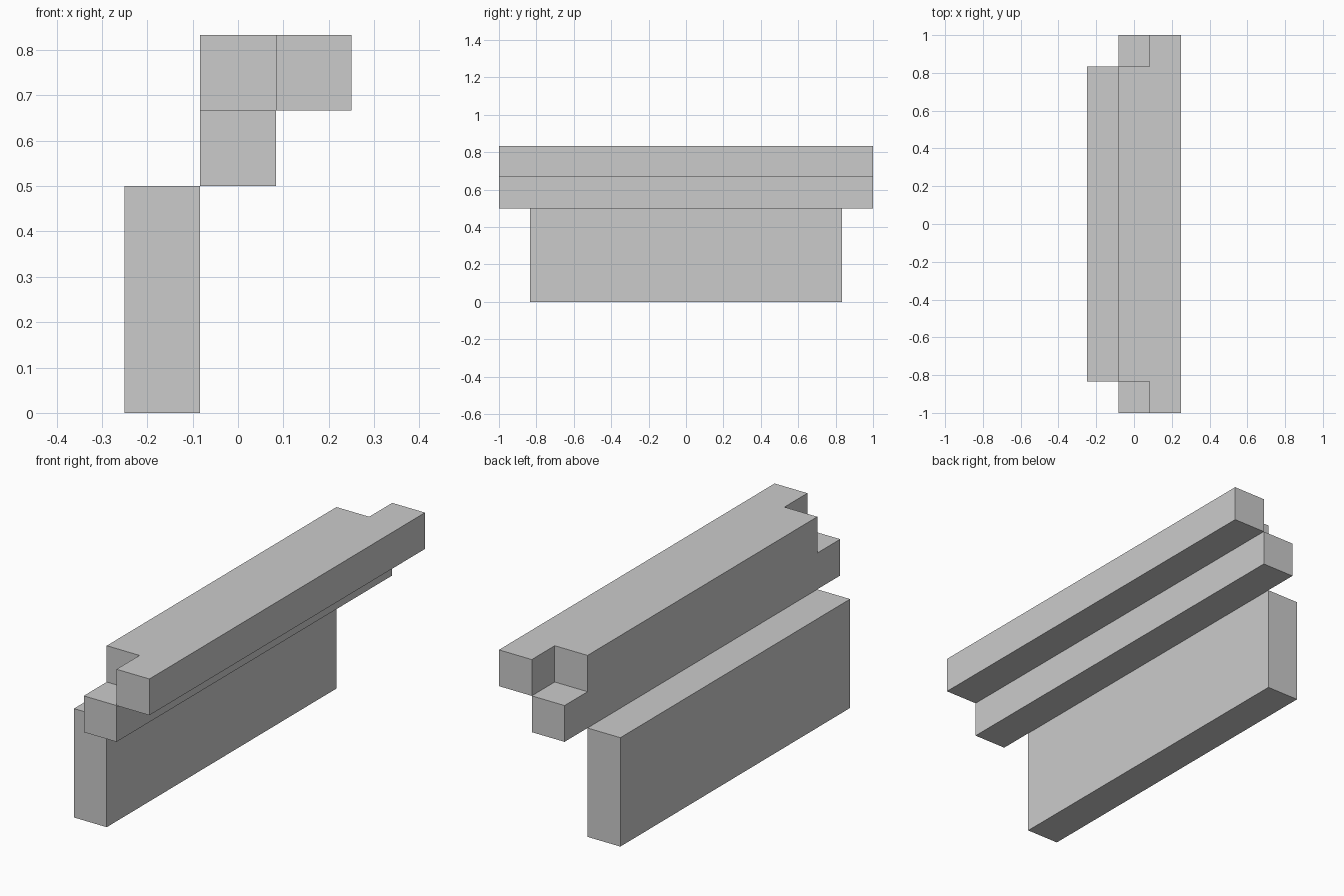
import bpy
import bmesh

if "Cube" in bpy.data.objects:
    bpy.data.objects.remove(bpy.data.objects["Cube"])

U = 1 / 6  # the whole model sits on a grid of sixths


def prism(name, profile, half_length):
    """Extrude an (x, z) outline, in grid units, along y."""
    bm = bmesh.new()
    face = bm.faces.new([bm.verts.new((x * U, -half_length * U, z * U)) for x, z in profile])
    ext = bmesh.ops.extrude_face_region(bm, geom=[face])
    verts = [g for g in ext["geom"] if isinstance(g, bmesh.types.BMVert)]
    bmesh.ops.translate(bm, verts=verts, vec=(0, 2 * half_length * U, 0))
    bmesh.ops.recalc_face_normals(bm, faces=bm.faces)
    mesh = bpy.data.meshes.new(name)
    bm.to_mesh(mesh)
    bm.free()
    obj = bpy.data.objects.new(name, mesh)
    bpy.context.collection.objects.link(obj)
    return obj


def rect(x0, x1, z0, z1):
    return [(x0, z0), (x1, z0), (x1, z1), (x0, z1)]


# Lower wall, shorter than the rail above
prism("lower_wall", rect(-1.5, -0.5, 0, 3), 5)

# Stepped upper rail: supporting beam with an overhanging ledge
rail = prism("upper_rail", [(-0.5, 3), (0.5, 3), (0.5, 4), (1.5, 4), (1.5, 5), (-0.5, 5)], 6)

# Notches in the rear top corner at both ends of the rail
for side, label in ((-1, "front"), (1, "back")):
    cutter = prism(f"{label}_notch_cutter", rect(-1, 0.5, 4, 5.5), 0.75)
    cutter.location.y = side * 5.75 * U
    cutter.hide_render = True
    cutter.hide_viewport = True
    cut = rail.modifiers.new(f"{label}_notch", "BOOLEAN")
    cut.operation = "DIFFERENCE"
    cut.solver = "EXACT"
    cut.object = cutter
